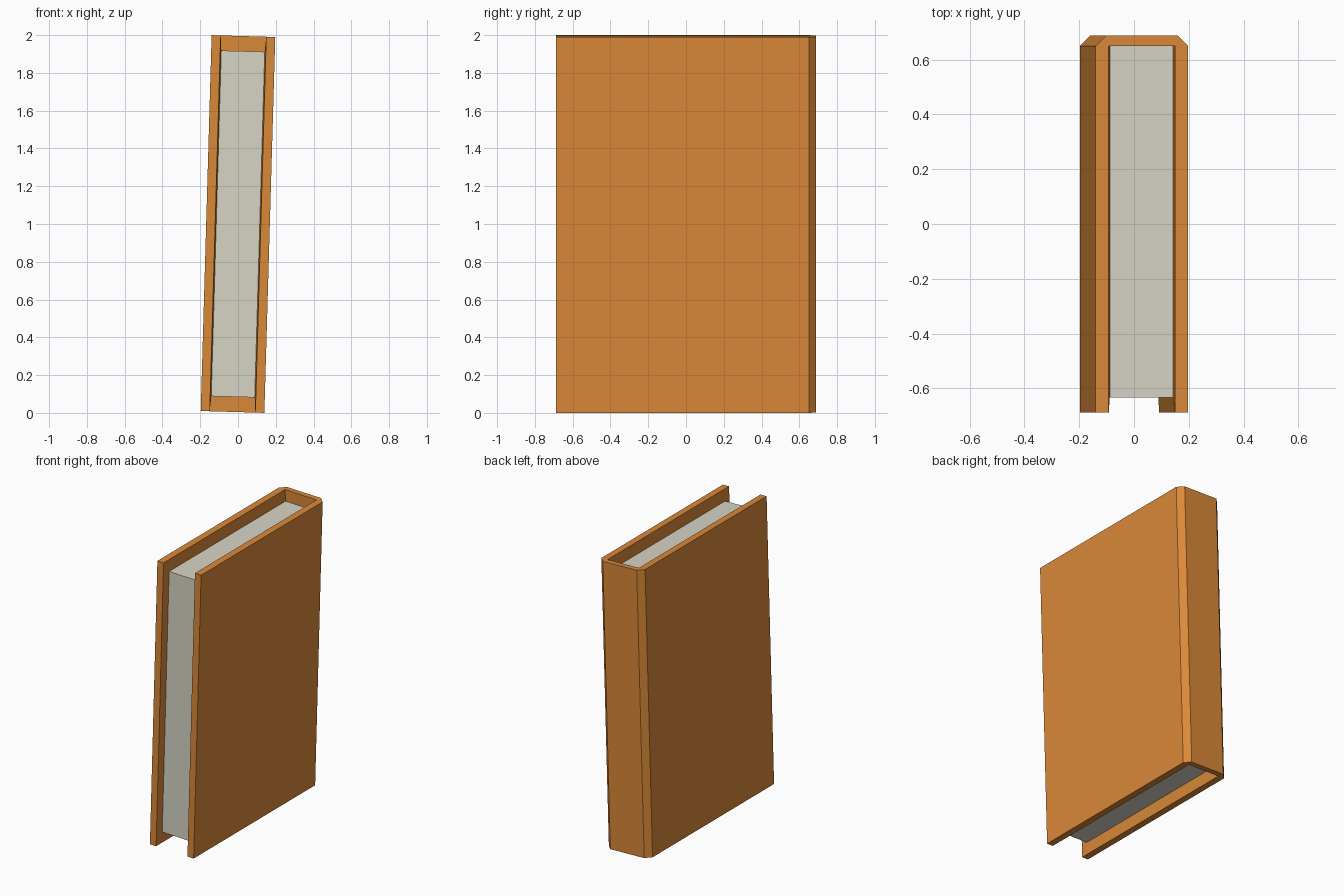
import bpy, bmesh, math
from mathutils import Matrix

if "Cube" in bpy.data.objects:
    bpy.data.objects.remove(bpy.data.objects["Cube"])

W, D, H = 0.1685, 0.688, 1.9905      # half width, half depth, height
RIM, PAGE = 0.121, 0.115             # half width of the opening at rim / at pages
BACK, FORE, GAP = 0.65, -0.632, 0.08 # spine inside, page fore edge, page gap top/bottom
CH = 0.038                           # spine chamfer
LEAN = Matrix.Translation((0, 0, 1)) @ Matrix.Rotation(math.radians(1.66), 4, 'Y')


def finish(name, bm, color):
    bmesh.ops.transform(bm, matrix=LEAN, verts=bm.verts)
    bmesh.ops.recalc_face_normals(bm, faces=bm.faces)
    me = bpy.data.meshes.new(name)
    bm.to_mesh(me)
    bm.free()
    mat = bpy.data.materials.new(name + "_material")
    mat.diffuse_color = (*color, 1)
    mat.use_nodes = True
    mat.node_tree.nodes["Principled BSDF"].inputs["Base Color"].default_value = mat.diffuse_color
    me.materials.append(mat)
    ob = bpy.data.objects.new(name, me)
    bpy.context.collection.objects.link(ob)
    return ob


# cover: U-shaped profile with chamfered spine, extruded upward
half = [(RIM, BACK), (RIM, -D), (W, -D), (W, D - CH), (W - CH, D)]
profile = half + [(-x, y) for x, y in reversed(half)]
bm = bmesh.new()
base = bm.faces.new([bm.verts.new((x, y, -H / 2)) for x, y in profile])
ext = bmesh.ops.extrude_face_region(bm, geom=[base], use_keep_orig=True)
top = [g for g in ext["geom"] if isinstance(g, bmesh.types.BMVert)]
bmesh.ops.translate(bm, verts=top, vec=(0, 0, H))
bmesh.ops.recalc_face_normals(bm, faces=bm.faces)

# inner board faces slope slightly inward until they meet the pages
inner = [f for f in bm.faces if all(abs(abs(v.co.x) - RIM) < 1e-4 for v in f.verts)
         and abs(f.normal.x) > 0.9]
bmesh.ops.inset_individual(bm, faces=inner, thickness=0.05)
for f in inner:
    for v in f.verts:
        v.co = (math.copysign(PAGE, v.co.x),
                FORE if v.co.y < 0 else BACK,
                math.copysign(H / 2 - GAP, v.co.z))
finish("cover", bm, (0.7, 0.25, 0.04))

# page block
bm = bmesh.new()
bmesh.ops.create_cube(bm, size=1)
bmesh.ops.scale(bm, verts=bm.verts, vec=(2 * PAGE, BACK - FORE, H - 2 * GAP))
bmesh.ops.translate(bm, verts=bm.verts, vec=(0, (BACK + FORE) / 2, 0))
finish("pages", bm, (0.68, 0.66, 0.56))
